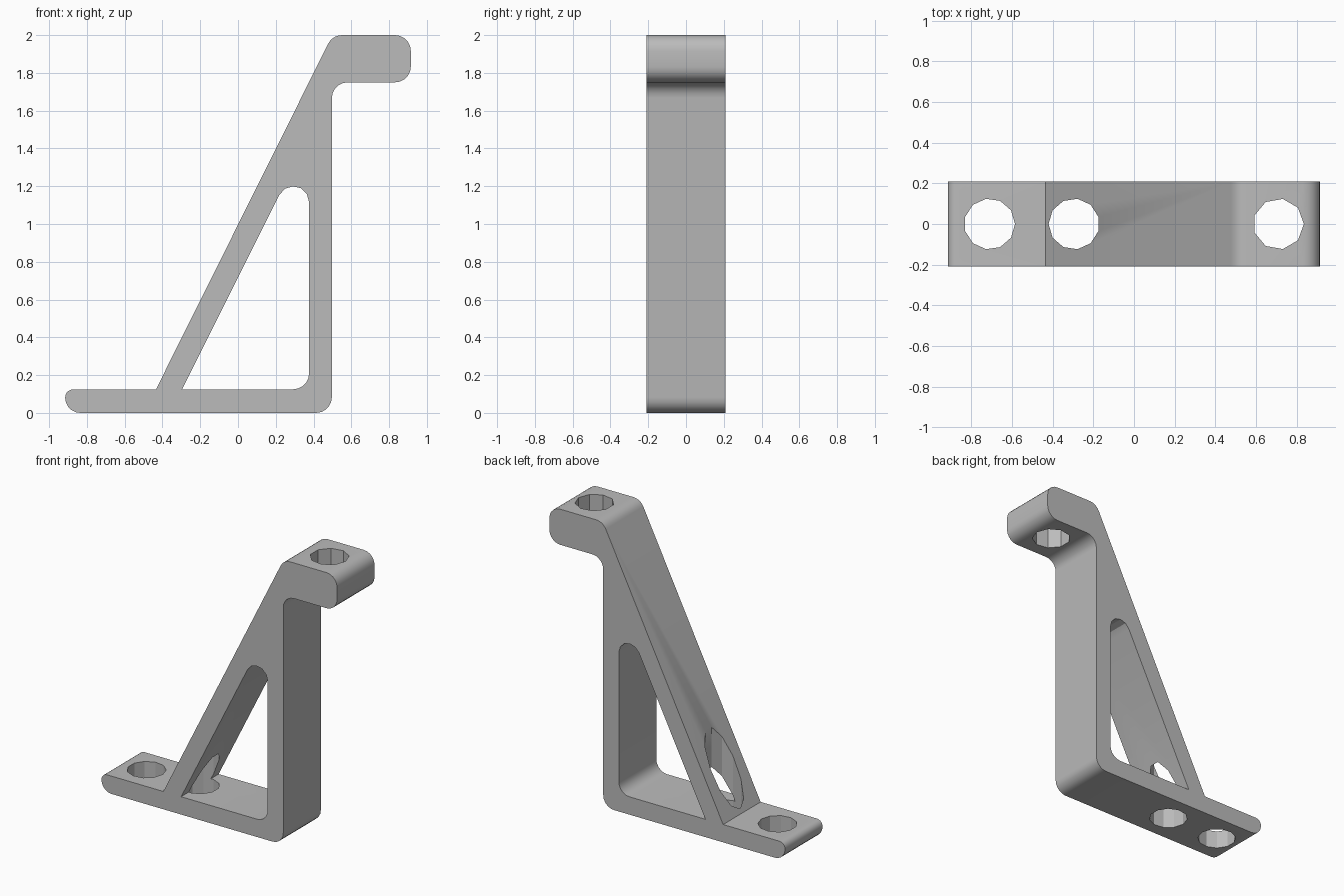
import bpy
import bmesh
from math import cos, sin, pi, tan
from mathutils import Vector

old = bpy.data.objects.get("Cube")
if old:
    bpy.data.objects.remove(old, do_unlink=True)

HALF = 0.208      # half the bracket's width
R = 0.083         # usual corner radius
HOLE_R = 0.125

grey = bpy.data.materials.new("plain grey")
grey.use_nodes = True
colour = (0.5, 0.5, 0.5, 1)
grey.diffuse_color = colour
grey.node_tree.nodes["Principled BSDF"].inputs["Base Color"].default_value = colour


def rounded(corners, steps=5):
    """Turn (x, z, radius) corners into an outline with circular fillets."""
    out = []
    for i, (x, z, r) in enumerate(corners):
        p = Vector((x, z))
        if r == 0:
            out.append(p)
            continue
        a = (Vector(corners[i - 1][:2]) - p).normalized()
        b = (Vector(corners[(i + 1) % len(corners)][:2]) - p).normalized()
        half = a.angle(b) / 2
        trim = r / tan(half)
        centre = p + (a + b).normalized() * (r / sin(half))
        start, end = p + a * trim - centre, p + b * trim - centre
        sweep = start.angle(end)
        for k in range(steps + 1):
            t = k / steps
            out.append(centre + (start * sin((1 - t) * sweep) + end * sin(t * sweep)) / sin(sweep))
    return out


def prism(name, points, direction):
    """Solid made by sweeping a flat outline along a direction."""
    bm = bmesh.new()
    face = bm.faces.new([bm.verts.new(p) for p in points])
    new = bmesh.ops.extrude_face_region(bm, geom=[face])["geom"]
    bmesh.ops.translate(bm, vec=direction, verts=[v for v in new if isinstance(v, bmesh.types.BMVert)])
    bmesh.ops.recalc_face_normals(bm, faces=bm.faces)
    mesh = bpy.data.meshes.new(name)
    bm.to_mesh(mesh)
    bm.free()
    mesh.materials.append(grey)
    obj = bpy.data.objects.new(name, mesh)
    bpy.context.collection.objects.link(obj)
    return obj


def side_prism(name, corners, half):
    return prism(name, [(p.x, -half, p.y) for p in rounded(corners)], (0, 2 * half, 0))


def cut(target, cutter):
    cutter.hide_render = True
    mod = target.modifiers.new("cut", "BOOLEAN")
    mod.operation = "DIFFERENCE"
    mod.solver = "EXACT"
    mod.object = cutter
    bpy.context.view_layer.objects.active = target
    bpy.ops.object.modifier_apply(modifier=mod.name)
    bpy.data.objects.remove(cutter, do_unlink=True)


# Bracket body: foot, upright, sloping brace and top lug in one outline
bracket = side_prism("bracket", [
    (-0.915, 0, 0.08), (0.497, 0, R), (0.497, 1.75, R), (0.915, 1.75, R),
    (0.915, 2, R), (0.5, 2, R), (-0.434, 0.125, 0), (-0.915, 0.125, 0.044)], HALF)

# Triangular window between brace and upright
cut(bracket, side_prism("window_cutter", [
    (-0.296, 0.125, 0), (0.376, 0.125, R), (0.376, 1.468, R)], HALF * 2))

# Vertical bolt holes: foot end, under the brace, and top lug
for x, sides, phase in ((-0.71, 11, 0), (-0.295, 11, pi), (0.71, 9, 0)):
    ring = [(x + HOLE_R * cos(phase + 2 * pi * k / sides),
             HOLE_R * sin(phase + 2 * pi * k / sides), -1) for k in range(sides)]
    cut(bracket, prism("hole_cutter", ring, (0, 0, 4)))

bpy.ops.object.select_all(action="DESELECT")
bracket.select_set(True)
bpy.context.view_layer.objects.active = bracket
bpy.ops.object.shade_smooth_by_angle(angle=pi / 6)
